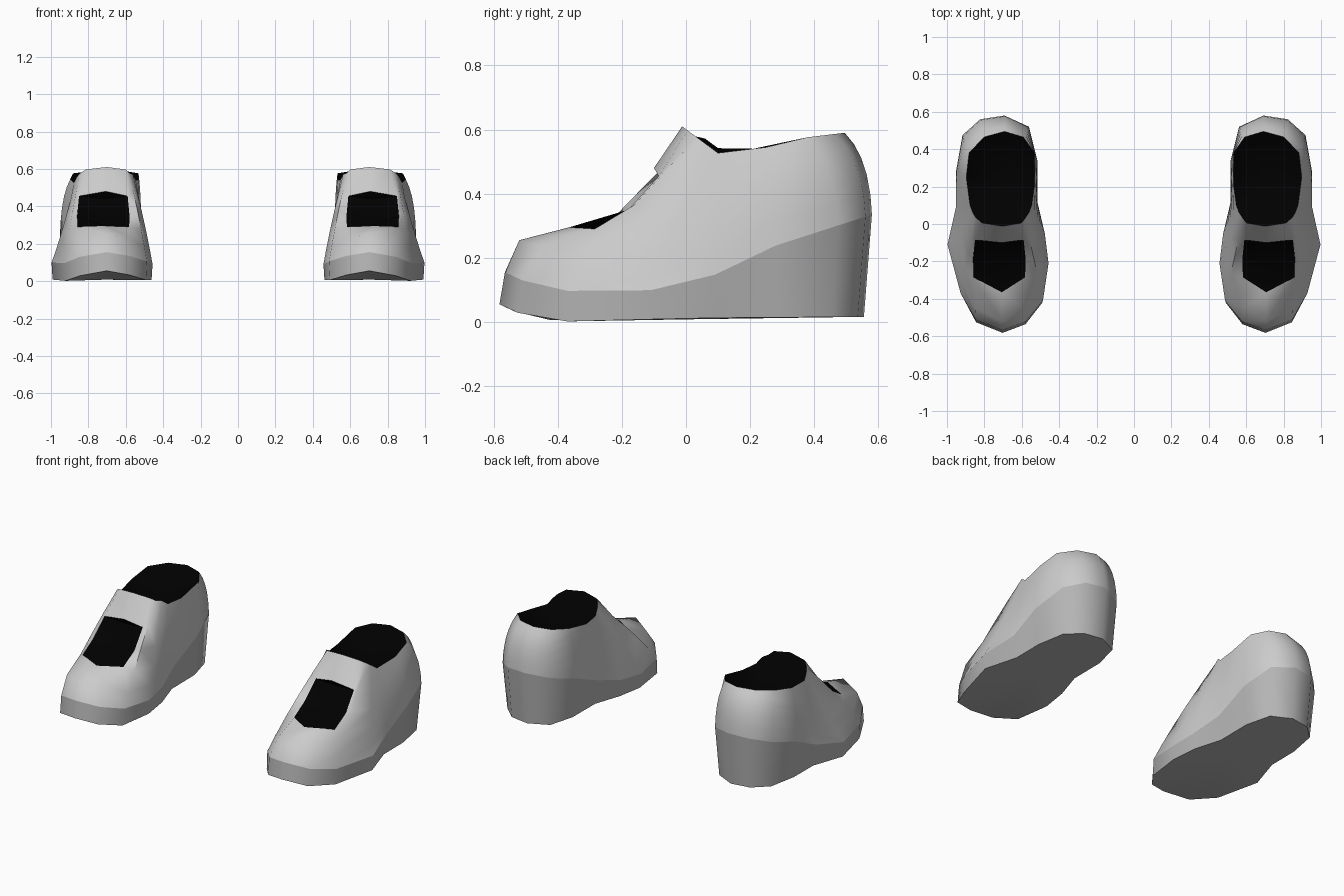
import bpy, bmesh, math
from mathutils import Vector

if "Cube" in bpy.data.objects:
    bpy.data.objects.remove(bpy.data.objects["Cube"])


def material(name, v):
    m = bpy.data.materials.new(name)
    m.diffuse_color = (v, v, v, 1)
    m.use_nodes = True
    m.node_tree.nodes["Principled BSDF"].inputs["Base Color"].default_value = m.diffuse_color
    return m


LIGHT = material("light grey", 0.60)
MID = material("mid grey", 0.46)
BLACK = material("black", 0.0)

# Plan outlines from the back centre, round the outer side to the toe and back
SOLE = [(-.02, .58), (.11, .56), (.205, .475), (.24, .28), (.24, .09), (.285, -.11),
        (.215, -.37), (.135, -.51), (-.01, -.565), (-.135, -.52), (-.225, -.41),
        (-.255, -.21), (-.235, -.05), (-.195, .12), (-.195, .34), (-.15, .52)]
COLLAR = [(-.02, .495), (.09, .465), (.17, .38), (.185, .25), (.165, .10), (.15, .06),
          (.135, .035), (.10, .005), (-.01, -.012), (-.11, .005), (-.13, .03),
          (-.15, .06), (-.165, .10), (-.18, .21), (-.18, .38), (-.12, .465)]
# Height profiles as (y, z)
SOLE_Z = [(-.565, .155), (-.5, .125), (-.37, .097), (-.2, .09), (-.1, .1), (.055, .13),
          (.27, .235), (.58, .335)]
COLLAR_Z = [(-.012, .61), (.1, .527), (.25, .545), (.37, .575), (.495, .59)]
BASE_Z = [(-.58, .055), (-.53, .03), (-.45, .008), (-.35, 0), (0, .012), (.56, .016)]
# Toe and strap points as (half width, y, z), beside and on the centre line
VAMP_SIDE = [(.13, -.45, .235), (.138, -.285, .29), (.14, -.18, .35), (.13, -.085, .455)]
VAMP_MID = [(0, -.52, .255), (0, -.365, .295), (0, -.18, .355), (0, -.10, .48)]
N = len(SOLE)
CENTRE = 0.712


def height(profile, y):
    if y <= profile[0][0]:
        return profile[0][1]
    for (y0, z0), (y1, z1) in zip(profile, profile[1:]):
        if y <= y1:
            return z0 + (z1 - z0) * (y - y0) / (y1 - y0)
    return profile[-1][1]


def base_point(x, y):
    y2 = y * (1.03 if y < -.4 else .957 if y > .4 else 1)
    return Vector((x * (.91 if y > 0 else .98), y2, height(BASE_Z, y2)))


def column(i):
    """Points up one side of the upper, from sole line to collar."""
    a = Vector((*SOLE[i], height(SOLE_Z, SOLE[i][1])))
    b = Vector((*COLLAR[i], height(COLLAR_Z, COLLAR[i][1])))
    if i in (11, 12):  # collar stands a little higher on the inner side
        b.z += .015
    if i in (7, 8, 9):
        side = 8 - i
        pts = VAMP_SIDE if side else VAMP_MID
        shift = .008 if side else -.005
        return [a] + [Vector((x * side + shift, y, z)) for x, y, z in pts] + [b]
    k, kz = (.07, .7) if a.y > .2 else (.38, .3) if i == 5 else (.33, .42)
    c = a.lerp(b, k)
    c.z = a.z + (b.z - a.z) * kz
    return [a * (1 - t) ** 2 + c * 2 * t * (1 - t) + b * t * t
            for t in (0, .18, .4, .6, .8, 1)]


def make(name, faces, mat, side):
    """Build one part from faces given as point lists, placed on one side."""
    bm = bmesh.new()
    for f in faces:
        bm.faces.new([bm.verts.new(((p.x + CENTRE) * side, p.y, p.z)) for p in f])
    bmesh.ops.remove_doubles(bm, verts=bm.verts, dist=1e-5)
    if side < 0:
        bmesh.ops.reverse_faces(bm, faces=bm.faces)
    me = bpy.data.meshes.new(name)
    bm.to_mesh(me)
    bm.free()
    me.materials.append(mat)
    ob = bpy.data.objects.new(name, me)
    bpy.context.collection.objects.link(ob)
    bpy.ops.object.select_all(action='DESELECT')
    ob.select_set(True)
    bpy.context.view_layer.objects.active = ob
    bpy.ops.object.shade_smooth_by_angle(angle=math.radians(66))


cols = [column(i) for i in range(N)]
base = [base_point(*p) for p in SOLE]
upper, panel, sole, opening = [], [], [], []
hollow = Vector((0, .23, .43))
floor = Vector((0, 0, .008))
# sunken centre line of the instep panel: toe tip, middle, under the strap
sunk = [cols[8][2], Vector((0, -.18, .305)), Vector((0, -.07, .44))]
for i in range(N):
    j = (i - 1) % N
    # wedge wall and underside
    sole.append([base[i], base[j], cols[j][0], cols[i][0]])
    sole.append([base[j], base[i], floor])
    # upper, left open below the strap
    for r in range(5):
        if not (i in (8, 9) and r in (2, 3)):
            upper.append([cols[i][r], cols[j][r], cols[j][r + 1], cols[i][r + 1]])
    # dark foot opening inside the collar
    opening.append([cols[i][5], cols[j][5], hollow])

# dark instep panel, dipping between its two sides
for c, flip in ((cols[7], False), (cols[9], True)):
    strips = [[sunk[r], c[r + 2], c[r + 3], sunk[r + 1]] for r in (0, 1)]
    strips.append([sunk[2], c[4], cols[8][4]])
    panel += [f[::-1] if flip else f for f in strips]

for side, label in ((1, "right"), (-1, "left")):
    make(label + "_upper", upper, LIGHT, side)
    make(label + "_wedge_sole", sole, MID, side)
    make(label + "_instep_panel", panel, BLACK, side)
    make(label + "_foot_opening", opening, BLACK, side)
